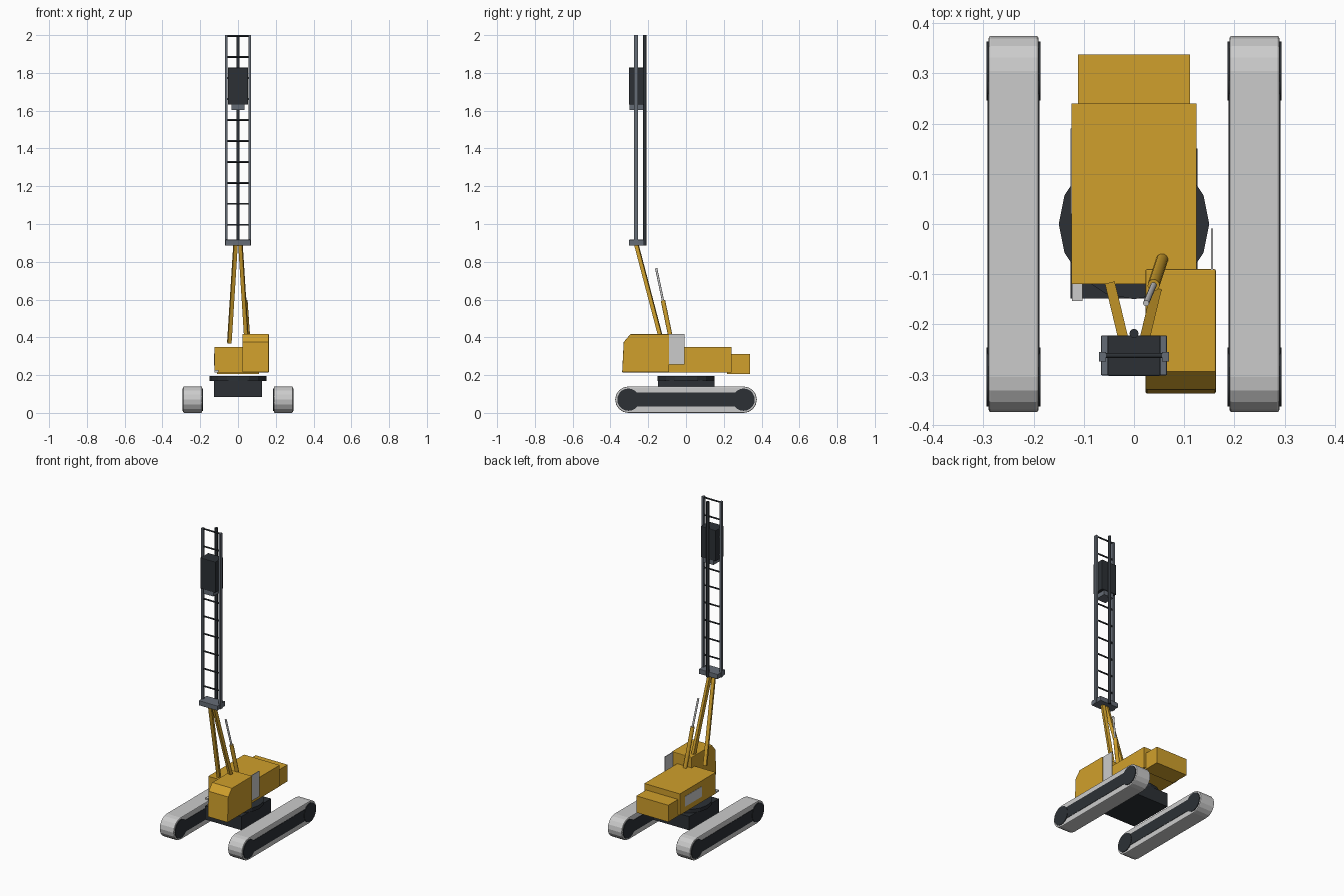
import bpy, bmesh, math
from mathutils import Vector

if "Cube" in bpy.data.objects:
    bpy.data.objects.remove(bpy.data.objects["Cube"])


def material(name, rgb):
    m = bpy.data.materials.new(name)
    m.diffuse_color = (*rgb, 1)
    m.use_nodes = True
    m.node_tree.nodes["Principled BSDF"].inputs["Base Color"].default_value = m.diffuse_color
    return m


YELLOW = material("yellow_paint", (0.63, 0.35, 0.025))
DARK = material("dark_steel", (0.025, 0.03, 0.036))
STEEL = material("mast_steel", (0.13, 0.15, 0.18))


def finish(bm, name, mat=None, bevel=0):
    bmesh.ops.recalc_face_normals(bm, faces=bm.faces)
    me = bpy.data.meshes.new(name)
    bm.to_mesh(me)
    bm.free()
    ob = bpy.data.objects.new(name, me)
    bpy.context.collection.objects.link(ob)
    if mat:
        me.materials.append(mat)
    if bevel:
        b = ob.modifiers.new("bevel", 'BEVEL')
        b.width, b.segments, b.limit_method = bevel, 2, 'ANGLE'
        b.angle_limit = math.radians(50)
    return ob


def box(name, x, y, z, mat=None, bevel=0):
    """Box from (min, max) ranges."""
    bm = bmesh.new()
    bmesh.ops.create_cube(bm, size=1)
    for v in bm.verts:
        v.co = [(a + b) / 2 + c * (b - a) for (a, b), c in zip((x, y, z), v.co)]
    return finish(bm, name, mat, bevel)


def prism(name, pts, x0, x1, mat=None, bevel=0):
    """Extrude a (y, z) profile along x."""
    bm = bmesh.new()
    f = bm.faces.new([bm.verts.new((x0, y, z)) for y, z in pts])
    ext = bmesh.ops.extrude_face_region(bm, geom=[f])
    for v in ext["geom"]:
        if isinstance(v, bmesh.types.BMVert):
            v.co.x = x1
    return finish(bm, name, mat, bevel)


def rod(name, a, b, r, mat=None, sides=12, smooth=True):
    """Cylinder between two points."""
    a, b = Vector(a), Vector(b)
    bm = bmesh.new()
    bmesh.ops.create_cone(bm, cap_ends=True, segments=sides, radius1=r, radius2=r,
                          depth=(b - a).length)
    ob = finish(bm, name, mat)
    ob.location = (a + b) / 2
    ob.rotation_mode = 'QUATERNION'
    ob.rotation_quaternion = (b - a).to_track_quat('Z', 'Y')
    if smooth:
        for p in ob.data.polygons:
            p.use_smooth = len(p.vertices) == 4
    return ob


def beam(name, a, b, w, mat):
    """Square bar between two points, sides facing x."""
    ob = rod(name, a, b, w / math.sqrt(2), mat, 4, False)
    for v in ob.data.vertices:
        x, y = v.co.x, v.co.y
        v.co.x, v.co.y = (x - y) * math.sqrt(.5), (x + y) * math.sqrt(.5)
    return ob


# Crawler tracks with wheels and side frames
stadium = []
for s in (1, -1):
    for i in range(9):
        t = -math.pi / 2 + math.pi * i / 8
        stadium.append((s * (0.305 + 0.07 * math.cos(t)), 0.07 + s * 0.07 * math.sin(t)))
for side, s in (("right", 1), ("left", -1)):
    prism(f"{side}_track", stadium, s * 0.19, s * 0.29, None, 0.005)
    box(f"{side}_track_frame", sorted((s * 0.188, s * 0.292)), (-0.3, 0.3), (0.033, 0.107), DARK)
    for end, y in (("front", -0.305), ("rear", 0.305)):
        rod(f"{side}_{end}_wheel", (s * 0.186, y, 0.07), (s * 0.294, y, 0.07), 0.059, DARK, 20)

# Undercarriage and slewing ring
box("undercarriage", (-0.127, 0.127), (-0.148, 0.15), (0.085, 0.172), DARK)
rod("slewing_ring", (0, 0, 0.17), (0, 0, 0.194), 0.15, DARK, 16, False)

# Upper body
box("body", (-0.125, 0.125), (-0.12, 0.24), (0.215, 0.35), YELLOW)
box("counterweight", (-0.112, 0.112), (0.217, 0.338), (0.206, 0.312), YELLOW)
box("left_service_panel", (-0.1265, -0.12), (0.02, 0.19), (0.25, 0.315))
box("step", (-0.124, -0.103), (-0.153, -0.115), (0.215, 0.226))

# Cab and side door panel
prism("cab", [(-0.338, 0.215), (-0.09, 0.215), (-0.09, 0.417), (-0.294, 0.417), (-0.33, 0.375)],
      0.023, 0.163, YELLOW, 0.003)
box("door_panel", (0.153, 0.157), (-0.092, -0.009), (0.255, 0.417))

# Struts carrying the mast, and the hydraulic ram
for side, s in (("right", 1), ("left", -1)):
    beam(f"{side}_strut", (s * 0.046, -0.126, 0.37), (s * 0.013, -0.263, 0.892), 0.02, YELLOW)
rod("ram_cylinder", (0.056, -0.071, 0.35), (0.039, -0.122, 0.595), 0.012, YELLOW)
rod("ram_rod", (0.039, -0.122, 0.595), (0.024, -0.158, 0.765), 0.006)

# Mast: foot, two legs, rungs and rear guide pole
box("mast_foot", (-0.066, 0.066), (-0.302, -0.222), (0.886, 0.917), STEEL, 0.003)
for side, s in (("right", 1), ("left", -1)):
    box(f"{side}_mast_leg", sorted((s * 0.056, s * 0.07)), (-0.274, -0.255), (0.886, 2.0), STEEL)
for i in range(10):
    z = 0.996 + 0.111 * i
    rod(f"mast_rung_{i + 1}", (-0.06, -0.262, z), (0.06, -0.262, z), 0.005, DARK, 8)
rod("guide_pole", (0, -0.218, 0.886), (0, -0.218, 2.0), 0.009, DARK)

# Hammer riding on the mast
box("hammer", (-0.053, 0.053), (-0.303, -0.222), (1.632, 1.828), DARK, 0.003)
box("hammer_cap", (-0.035, 0.035), (-0.298, -0.226), (1.603, 1.634), STEEL)
